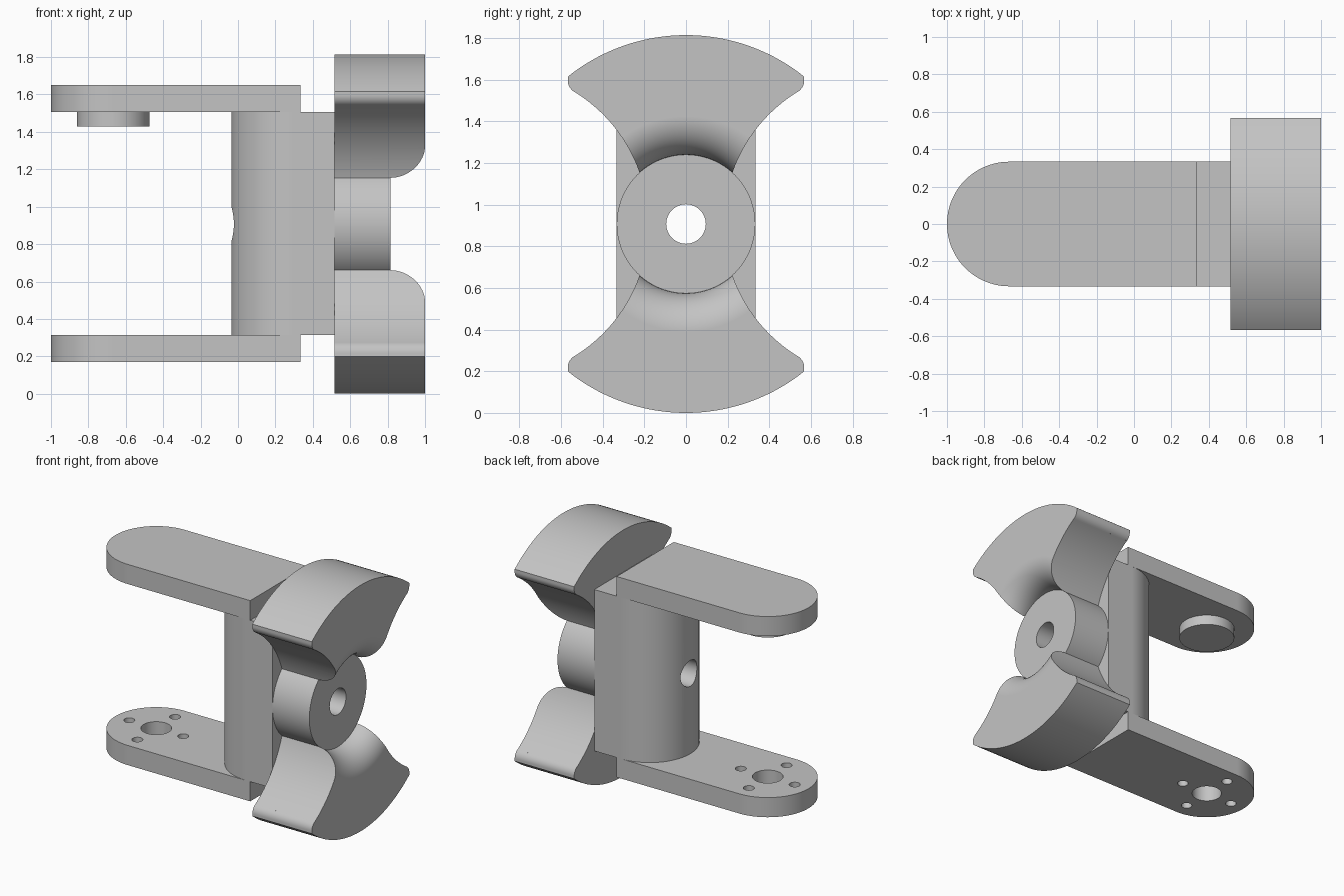
import bpy, bmesh
from math import sin, cos, radians, pi

old = bpy.data.objects.get("Cube")
if old:
    bpy.data.objects.remove(old, do_unlink=True)

MID = 0.9075      # height of the hub axis
HALF = 0.333      # half width of the bracket, also the hub radius
PIVOT = -0.667    # x of the arm pivot
BACK = 0.515      # x where hub and lobes meet the column

grey = bpy.data.materials.new("plain_grey")
grey.use_nodes = True
grey.diffuse_color = (0.55, 0.55, 0.55, 1)
grey.node_tree.nodes["Principled BSDF"].inputs["Base Color"].default_value = grey.diffuse_color


def arc(cu, cv, r, start, end, n):
    angles = [radians(start + (end - start) * i / n) for i in range(n + 1)]
    return [(cu + r * cos(a), cv + r * sin(a)) for a in angles]


def link(name, bm):
    bmesh.ops.recalc_face_normals(bm, faces=bm.faces)
    mesh = bpy.data.meshes.new(name)
    bm.to_mesh(mesh)
    bm.free()
    ob = bpy.data.objects.new(name, mesh)
    bpy.context.collection.objects.link(ob)
    return ob


def prism(name, outline, axis, low, high):
    """Extrude a flat outline along the x or z axis."""
    bm = bmesh.new()
    place = (lambda u, v: (low, u, v)) if axis == "X" else (lambda u, v: (u, v, low))
    face = bm.faces.new([bm.verts.new(place(u, v)) for u, v in outline])
    new = bmesh.ops.extrude_face_region(bm, geom=[face])["geom"]
    step = (high - low, 0, 0) if axis == "X" else (0, 0, high - low)
    bmesh.ops.translate(bm, vec=step, verts=[g for g in new if isinstance(g, bmesh.types.BMVert)])
    return link(name, bm)


def disc(name, u, v, r, axis, low, high, n=64):
    return prism(name, arc(u, v, r, 0, 360, n)[:-1], axis, low, high)


def lathe_x(name, profile, n=96):
    """Spin (x, radius) points around the hub axis."""
    bm = bmesh.new()
    rings = [[bm.verts.new((x, r * cos(2 * pi * i / n), MID + r * sin(2 * pi * i / n)))
              for i in range(n)] for x, r in profile]
    for a, b in zip(rings, rings[1:]):
        for i in range(n):
            j = (i + 1) % n
            bm.faces.new((a[i], a[j], b[j], b[i]))
    bm.faces.new(rings[0])
    bm.faces.new(rings[-1])
    return link(name, bm)


def activate(ob):
    bpy.ops.object.select_all(action="DESELECT")
    ob.select_set(True)
    bpy.context.view_layer.objects.active = ob


def cut(ob, cutter):
    activate(ob)
    mod = ob.modifiers.new("cut", "BOOLEAN")
    mod.operation = "DIFFERENCE"
    mod.solver = "EXACT"
    mod.object = cutter
    bpy.ops.object.modifier_apply(modifier=mod.name)


def finish(ob):
    ob.data.materials.clear()
    ob.data.materials.append(grey)
    activate(ob)
    bpy.ops.object.shade_smooth_by_angle(angle=radians(30))
    mod = ob.modifiers.new("flat_shading", "WEIGHTED_NORMAL")
    mod.keep_sharp = True


# Arms: straight at the column, round at the pivot
arm = arc(PIVOT, 0, HALF, 90, 270, 48) + [(HALF, -HALF), (HALF, HALF)]
lower_arm = prism("lower_arm", arm, "Z", 0.17, 0.315)
upper_arm = prism("upper_arm", arm, "Z", 1.505, 1.65)
pivot_boss = disc("pivot_boss", PIVOT, 0, 0.193, "Z", 1.43, 1.51)

# Pivot hole and four screw holes in the lower arm
holes = [(0, 0, 0.103)] + [(0.22 * cos(k * pi / 2), 0.22 * sin(k * pi / 2), 0.037) for k in range(4)]
cutters = []
for dx, dy, r in holes:
    cutters.append(disc("hole_cutter", PIVOT + dx, dy, r, "Z", 0.1, 0.4, 40))
    cut(lower_arm, cutters[-1])

# Column with a round back, and the hub, both bored through
column = prism("column", arc(0.297, 0, HALF, 90, 270, 48) + [(BACK, -HALF), (BACK, HALF)],
               "Z", 0.315, 1.505)
hub = disc("hub", 0, MID, HALF, "X", BACK, 0.815, 96)
bore = disc("bore_cutter", 0, MID, 0.095, "X", -0.3, 1.2)
cutters.append(bore)
cut(column, bore)
cut(hub, bore)

# Cutter that rounds the inner front edge of the lobes around the hub
round_profile = [(0.81, 0.02), (0.81, HALF)]
round_profile += arc(0.815, HALF + 0.185, 0.185, -90, 0, 16)
round_profile += [(1.1, HALF + 0.185), (1.1, 0.02)]
rounding = lathe_x("rounding_cutter", round_profile)
cutters.append(rounding)

# Fan-shaped lobes: hollow flank, rounded tip, arched rim
flank = arc(0.926, 0, 0.745, 163, 121.5, 24)
tip = arc(0.504, 0.69, 0.064, -59, 0, 8)
rim = arc(0, 0, MID, 51.25, 90, 24)
right = flank + tip + rim
left = [(-u, v) for u, v in reversed(right[:-1])]
inner = arc(0, 0, 0.305, 134.4, 45.6, 24)[1:-1]
lobes = []
for name, side in (("upper_lobe", 1), ("lower_lobe", -1)):
    lobe = prism(name, [(u, MID + side * v) for u, v in right + left + inner], "X", BACK, 1.0)
    cut(lobe, rounding)
    lobes.append(lobe)

for cutter in cutters:
    bpy.data.objects.remove(cutter, do_unlink=True)
for part in [lower_arm, upper_arm, pivot_boss, column, hub] + lobes:
    finish(part)
